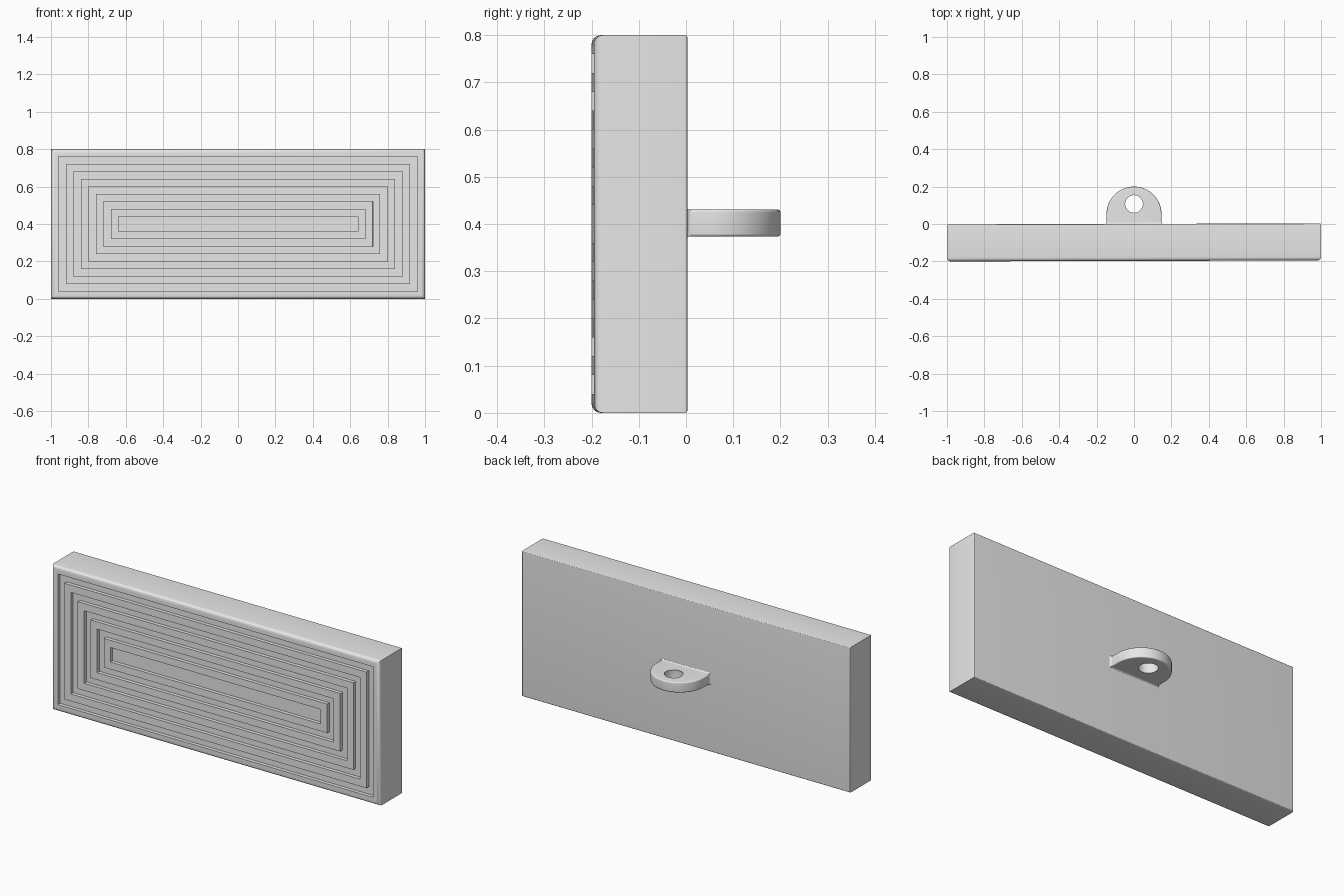
import bpy
import bmesh
from math import sin, cos, pi, atan2, radians

cube = bpy.data.objects.get("Cube")
if cube:
    bpy.data.objects.remove(cube, do_unlink=True)

grey = bpy.data.materials.new("plain grey")
grey.use_nodes = True
colour = (0.8, 0.8, 0.8, 1)
grey.diffuse_color = colour
grey.node_tree.nodes["Principled BSDF"].inputs["Base Color"].default_value = colour


def loft(name, rings, closed=False):
    """Skin equal-length rings of points, capping the ends unless closed."""
    bm = bmesh.new()
    rows = [[bm.verts.new(p) for p in ring] for ring in rings]
    pairs = list(zip(rows, rows[1:]))
    if closed:
        pairs.append((rows[-1], rows[0]))
    else:
        bm.faces.new(rows[0])
        bm.faces.new(rows[-1])
    for a, b in pairs:
        for i in range(len(a)):
            j = (i + 1) % len(a)
            bm.faces.new((a[i], a[j], b[j], b[i]))
    bmesh.ops.recalc_face_normals(bm, faces=bm.faces)
    mesh = bpy.data.meshes.new(name)
    bm.to_mesh(mesh)
    bm.free()
    mesh.materials.append(grey)
    ob = bpy.data.objects.new(name, mesh)
    bpy.context.collection.objects.link(ob)
    bpy.ops.object.select_all(action="DESELECT")
    ob.select_set(True)
    bpy.context.view_layer.objects.active = ob
    bpy.ops.object.shade_smooth_by_angle(angle=radians(35))
    return ob


def rectangle(w, h, y, zc):
    return [(sx * w, y, zc + sz * h)
            for sx, sz in ((-1, -1), (1, -1), (1, 1), (-1, 1))]


def quarter(r, steps=6):
    """Sine and cosine legs of a quarter round."""
    return [(r * sin(i * pi / 2 / steps), r * cos(i * pi / 2 / steps))
            for i in range(steps + 1)]


# Slab: an inset/depth profile swept round a rectangle, with stepped grooves
FRONT, BACK, DEPTH, STEP = -0.1975, 0.0005, 0.02, 0.04
profile = [(0.006 - c, BACK - 0.006 + s) for s, c in reversed(quarter(0.006))]
profile += [(0.02 - c, FRONT + 0.02 - s) for s, c in quarter(0.02)]
for k in range(1, 10):
    low, high = FRONT + DEPTH, FRONT
    ends = (high, low) if k % 2 else (low, high)
    profile += [(k * STEP, y) for y in ends]
slab = loft("slab", [rectangle(1 - o, 0.4 - o, y, 0.4) for o, y in profile])
slab.rotation_euler.z = 0.0025

# Hanging tab: rounded plate with a hole, its edges softened
MID, HALF, R, HOLE, HOLE_Y, SOFT = 0.402, 0.0285, 0.147, 0.047, 0.107, 0.006


def tab_outline(inset, z):
    r = R - inset
    pts = [(r * cos(i * pi / 40), 0.053 + r * sin(i * pi / 40), z)
           for i in range(41)]
    base = [(r - 2 * r * i / 16, -0.02, z) for i in range(17)]
    return pts + base[::-1]


angles = [atan2(y - HOLE_Y, x) for x, y, _ in tab_outline(0, 0)]


def hole_outline(grow, z):
    return [((HOLE + grow) * cos(a), HOLE_Y + (HOLE + grow) * sin(a), z)
            for a in angles]


soft = [(SOFT - c, HALF - SOFT + s) for s, c in quarter(SOFT)]
section = [(o, z) for o, z in soft] + [(o, -z) for o, z in reversed(soft)]
rings = [tab_outline(o, MID + z) for o, z in section[7:] + section[:7]]
rings = [tab_outline(o, MID - z) for o, z in reversed(soft)]
rings += [tab_outline(o, MID + z) for o, z in soft]
rings += [hole_outline(SOFT - o, MID + z) for o, z in reversed(soft)]
rings += [hole_outline(SOFT - o, MID - z) for o, z in soft]
loft("hanging_tab", rings, closed=True)

# Small fillet where the tab meets the slab
fillet = [(0.01 - s, 0.01 - c) for s, c in quarter(0.01)]
loft("tab_fillet", [rectangle(R + g, HALF + g * 0.7, y, MID) for g, y in fillet])
